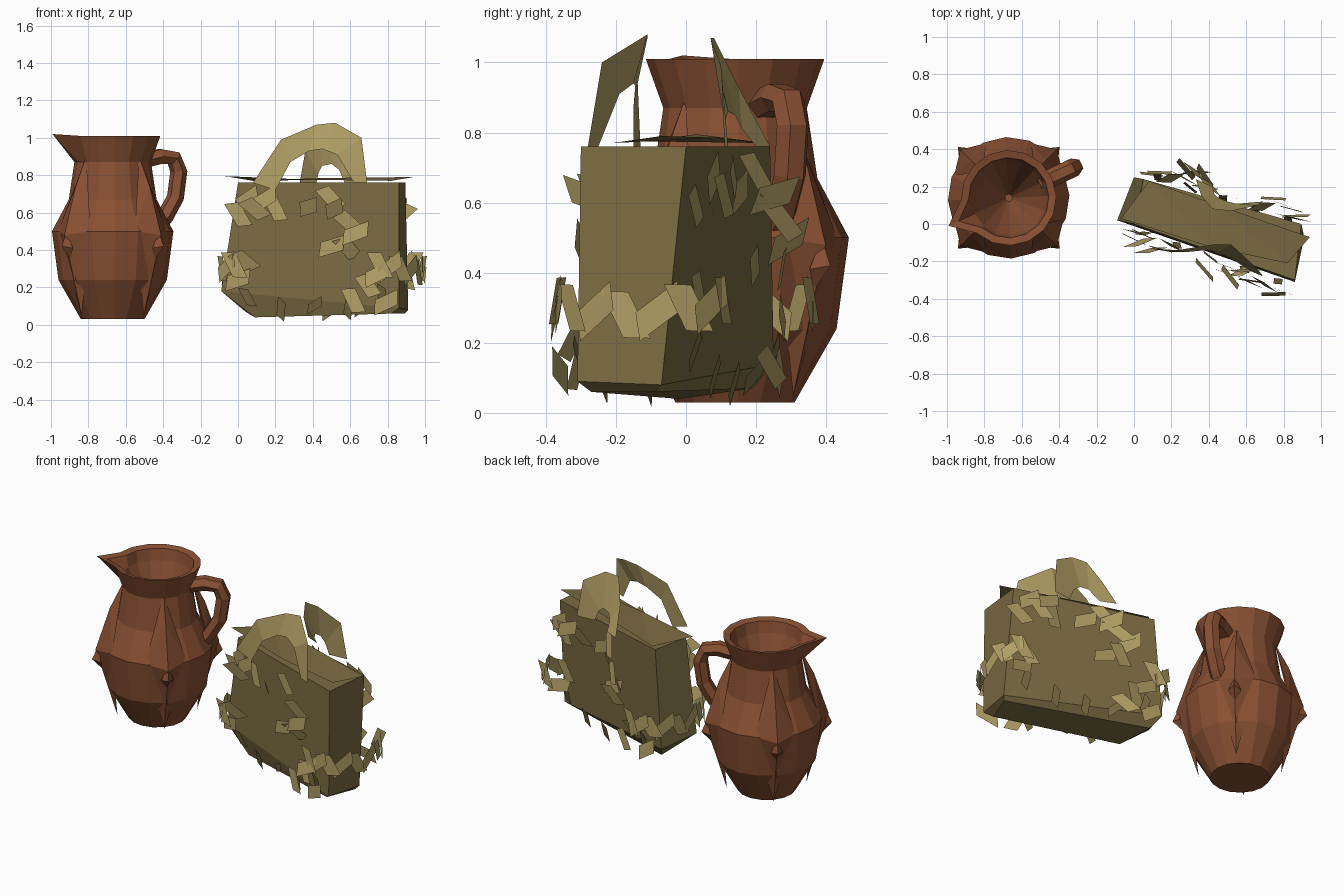
import bpy, random
from math import sin, cos, pi, radians
from mathutils import Vector

random.seed(4)
cube = bpy.data.objects.get("Cube")
if cube:
    bpy.data.objects.remove(cube, do_unlink=True)


def material(name, rgb):
    m = bpy.data.materials.new(name)
    m.use_nodes = True
    m.diffuse_color = (*rgb, 1)
    m.node_tree.nodes["Principled BSDF"].inputs["Base Color"].default_value = (*rgb, 1)
    return m


CLAY = material("clay brown", (0.25, 0.08, 0.033))
OLIVE = material("olive weave", (0.2, 0.15, 0.055))
STRAW = material("pale straw", (0.44, 0.345, 0.13))


def build(name, verts, faces, mat):
    me = bpy.data.meshes.new(name)
    me.from_pydata([tuple(v) for v in verts], [], faces)
    me.materials.append(mat)
    me.update()
    ob = bpy.data.objects.new(name, me)
    bpy.context.collection.objects.link(ob)


def loft(rings, closed=True):
    """Join equal rings of points with quads."""
    n = len(rings[0])
    verts = [p for r in rings for p in r]
    faces = []
    for i in range(len(rings) - 1):
        for j in range(n if closed else n - 1):
            k = (j + 1) % n
            faces.append((i * n + j, i * n + k, (i + 1) * n + k, (i + 1) * n + j))
    return verts, faces


# ---- Pitcher ----
CX, CY = -0.67, 0.14
HANDLE = radians(25)


def polar(a, r, z):
    return Vector((CX + r * cos(a), CY + r * sin(a), z))


SIDES = 16
profile = [(0.17, 0.03), (0.29, 0.24), (0.325, 0.5), (0.235, 0.67), (0.205, 0.87),
           (0.255, 1.01), (0.215, 1.0), (0.2, 0.93), (0.02, 0.5)]
rings = []
for i, (r, z) in enumerate(profile):
    ring = []
    for j in range(SIDES):
        a = HANDLE + j * 2 * pi / SIDES
        spout = (0.1 if i == 5 else 0.08) if j == SIDES // 2 and i in (5, 6) else 0
        ring.append(polar(a, r + spout, z + spout * 0.1))
    rings.append(ring)
verts, faces = loft(rings)
faces.append(tuple(reversed(range(SIDES))))
faces.append(tuple(range(len(verts) - SIDES, len(verts))))
build("pitcher_body", verts, faces, CLAY)

# Broad kite-shaped ridge and small stud, repeated on the four diagonals
for q in range(4):
    a = radians(45 + 90 * q)
    w = 0.4
    ridge = [polar(a, 0.2, 0.9), polar(a - w, 0.315, 0.5), polar(a, 0.365, 0.48),
             polar(a + w, 0.315, 0.5), polar(a, 0.235, 0.05), polar(a, 0.28, 0.74)]
    build(f"pitcher_ridge_{q}", ridge,
          [(0, 1, 5), (5, 1, 2), (0, 5, 3), (5, 2, 3), (1, 4, 2), (2, 4, 3)], CLAY)
    s = 0.11
    stud = [polar(a, 0.35, 0.5), polar(a - s, 0.34, 0.41), polar(a, 0.385, 0.42),
            polar(a + s, 0.34, 0.41), polar(a, 0.32, 0.35)]
    build(f"pitcher_stud_{q}", stud, [(0, 1, 2), (0, 2, 3), (1, 4, 2), (2, 4, 3)], CLAY)

# Looped handle: (radius, height) path with a flat hexagonal section
path = [(0.19, 0.88), (0.28, 0.9), (0.36, 0.89), (0.39, 0.82), (0.37, 0.68), (0.31, 0.58), (0.26, 0.52)]
side = Vector((-sin(HANDLE), cos(HANDLE), 0))
pts = [polar(HANDLE, r, z) for r, z in path]
rings = []
for i, p in enumerate(pts):
    t = (pts[min(i + 1, len(pts) - 1)] - pts[max(i - 1, 0)]).normalized()
    n = side.cross(t)
    rings.append([p + side * 0.05 * cos(k * pi / 3) + n * 0.045 * sin(k * pi / 3) for k in range(6)])
verts, faces = loft(rings)
build("pitcher_handle", verts, faces, CLAY)

# ---- Bag body ----
bag = [
    [(0.09, -0.02, 0.04), (0.82, -0.27, 0.06), (0.89, -0.09, 0.06), (0.04, 0.19, 0.07)],
    [(-0.09, 0.02, 0.18), (0.86, -0.31, 0.09), (0.91, -0.07, 0.08), (0.0, 0.25, 0.14)],
    [(0.0, 0.0, 0.76), (0.86, -0.3, 0.76), (0.895, 0.0, 0.76), (0.05, 0.24, 0.76)],
]
verts, faces = loft(bag)
build("bag_body", verts, faces + [(3, 2, 1, 0), (8, 9, 10, 11)], OLIVE)

# Thin pointed flap over the mouth
build("bag_flap", [(-0.07, 0.03, 0.795), (0.4, -0.12, 0.775), (0.82, -0.21, 0.77),
                   (0.94, -0.07, 0.79), (0.45, 0.1, 0.785), (0.08, 0.23, 0.77)],
      [(0, 1, 5), (1, 4, 5), (1, 2, 4), (2, 3, 4)], OLIVE)


# ---- Bag handles: wide folded ribbons ----
def ribbon(name, outer, inner):
    v, f = loft([outer, inner], closed=False)
    build(name, v, f, STRAW)


ribbon("front_handle",
       [(0.08, -0.13, 0.76), (0.23, -0.14, 0.99), (0.42, -0.11, 1.07), (0.52, -0.11, 1.08), (0.66, -0.24, 1.0), (0.69, -0.28, 0.76)],
       [(0.2, -0.15, 0.72), (0.28, -0.15, 0.87), (0.38, -0.14, 0.93), (0.45, -0.15, 0.94), (0.53, -0.19, 0.91), (0.62, -0.25, 0.76)])
ribbon("back_handle",
       [(0.33, 0.24, 0.76), (0.36, 0.15, 0.93), (0.42, 0.08, 1.07), (0.52, 0.07, 1.07), (0.66, 0.1, 0.99), (0.69, 0.12, 0.76)],
       [(0.42, 0.2, 0.76), (0.43, 0.16, 0.81), (0.45, 0.14, 0.85), (0.5, 0.12, 0.86), (0.54, 0.11, 0.83), (0.57, 0.11, 0.76)])

# ---- Straw leaves ----
UP = Vector((0, 0, 1))
leaf_verts, leaf_faces = [], []


def leaf(centre, normal, length, width, turn, tilt):
    """One flat lozenge, turned in its own plane and tipped outward."""
    n = Vector(normal).normalized()
    across = UP.cross(n).normalized()
    long = (across * sin(turn) + UP * cos(turn) + n * tilt).normalized()
    wide = n.cross(long).normalized()
    c = Vector(centre)
    b = len(leaf_verts)
    leaf_verts.extend([c - long * length - wide * width * 0.3, c + wide * width - long * length * 0.45,
                       c + long * length + wide * width * 0.3, c - wide * width + long * length * 0.45])
    leaf_faces.append((b, b + 1, b + 2, b + 3))


# Leafy trails on the two broad sides: (fraction along the side, height)
trails = [(0.05, 0.59), (0.1, 0.67), (0.17, 0.62), (0.22, 0.67), (0.27, 0.62), (0.49, 0.63),
          (0.6, 0.68), (0.64, 0.62), (0.7, 0.55), (0.76, 0.49), (0.7, 0.41), (0.62, 0.42),
          (0.1, 0.34), (0.06, 0.24), (0.83, 0.21), (0.9, 0.27), (0.75, 0.13), (0.94, 0.12)]
walls = [(Vector((-0.03, 0.01, 0)), Vector((0.87, -0.31, 0)), Vector((-0.33, -0.94, 0))),
         (Vector((0.9, -0.03, 0)), Vector((0.03, 0.25, 0)), Vector((0.33, 0.94, 0)))]
for start, end, normal in walls:
    for i, (f, z) in enumerate(trails):
        turn = (1 if i % 2 else -1) * random.uniform(0.7, 1.1)
        c = start.lerp(end, f) + normal * random.uniform(0.03, 0.12) + UP * z
        leaf(c, normal, 0.095, 0.05, turn, random.uniform(-0.4, 0.8))

# Zigzag garlands bowed round the two narrow ends
ends = [(Vector((0.84, -0.13, 0.28)), -0.33), (Vector((0.06, 0.12, 0.28)), pi - 0.33)]
for centre, heading in ends:
    out = Vector((cos(heading), sin(heading), 0))
    lat = Vector((-sin(heading), cos(heading), 0))
    for i in range(9):
        s = (i - 4) / 4
        a = s * pi / 2
        c = centre + out * 0.13 * cos(a) + lat * 0.25 * sin(a) + UP * 0.04 * abs(s)
        leaf(c, out * cos(a) + lat * sin(a) * 0.8, 0.1, 0.048, 0.7 if i % 2 else -0.7, 0.0)
build("straw_leaves", leaf_verts, leaf_faces, STRAW)

# Darker loose leaves near the base
leaf_verts, leaf_faces = [], []
for start, end, normal in walls:
    for i in range(5):
        c = start.lerp(end, 0.1 + 0.2 * i) + normal * 0.03 + UP * random.uniform(0.08, 0.18)
        leaf(c, normal, 0.07, 0.03, random.uniform(-0.9, 0.9), 0.3)
build("olive_leaves", leaf_verts, leaf_faces, OLIVE)
